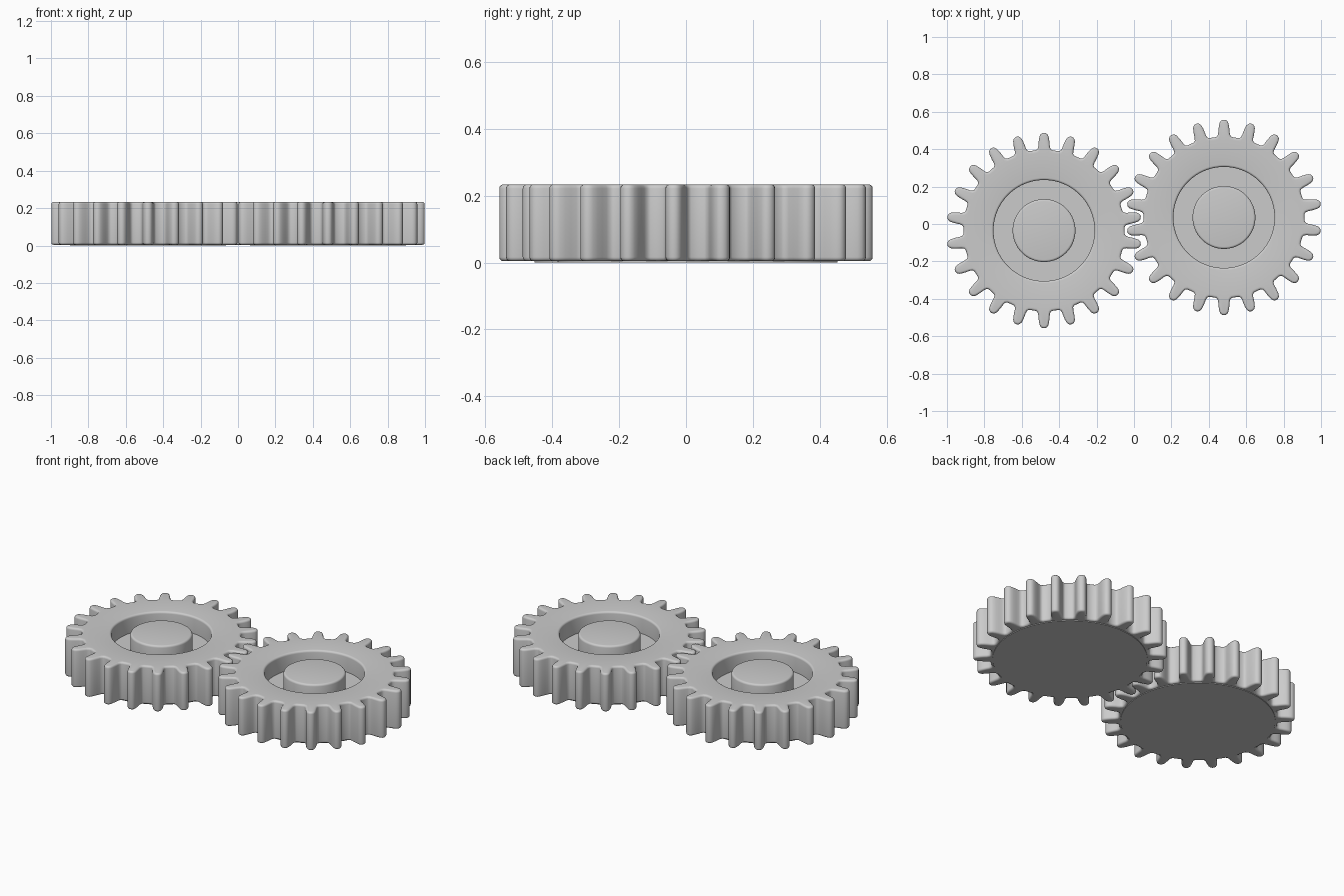
import bpy, bmesh
from math import sin, cos, radians, pi
from mathutils import Vector

if "Cube" in bpy.data.objects:
    bpy.data.objects.remove(bpy.data.objects["Cube"], do_unlink=True)

TEETH = 22
HEIGHT = 0.233
ROUND = 0.012
STEPS = 4

grey = bpy.data.materials.new("plain_grey")
grey.use_nodes = True
colour = (0.6, 0.6, 0.6, 1)
grey.diffuse_color = colour
grey.node_tree.nodes["Principled BSDF"].inputs["Base Color"].default_value = colour

# Half a tooth, from tip centre to valley: (degrees, radius)
half = [(0, .5225), (1, .521), (1.9, .516), (2.7, .505), (3.2, .488),
        (3.6, .47), (3.9, .452), (4.5, .438), (5.6, .432), (8.18, .431)]
tooth = [(-a, r) for a, r in half[:0:-1]] + half[:-1]
outline, angles = [], []
for i in range(TEETH):
    for a, r in tooth:
        t = pi / 2 + i * 2 * pi / TEETH + radians(a)
        angles.append(t)
        outline.append(Vector((r * cos(t), r * sin(t))))


def circle(r):
    return [Vector((r * cos(t), r * sin(t))) for t in angles]


def inset(d):
    """Tooth outline moved inward by d along its normals."""
    pts = []
    for i, p in enumerate(outline):
        tangent = (outline[(i + 1) % len(outline)] - outline[i - 1]).normalized()
        pts.append(p + Vector((-tangent.y, tangent.x)) * d)
    return pts


def arc(start, end):
    """Quarter-round steps as (cosine, sine) pairs."""
    return [(cos(start + (end - start) * k / STEPS), sin(start + (end - start) * k / STEPS))
            for k in range(STEPS + 1)]


def make_gear(name, x, y):
    bm = bmesh.new()
    floor, top = HEIGHT - 0.1, HEIGHT - ROUND
    rings = []
    # Hub with rounded top edge, then recess floor and rounded rim
    rings += [(circle(.168 - ROUND + ROUND * c), top + ROUND * s) for c, s in arc(pi / 2, 0)]
    rings += [(circle(.168), floor), (circle(.27), floor)]
    rings += [(circle(.27 + ROUND + ROUND * c), top + ROUND * s) for c, s in arc(pi, pi / 2)]
    # Flat annulus, toothed wall with rounded top and bottom edges
    rings.append((circle(.415), HEIGHT))
    rings += [(inset(ROUND * (1 - c)), top + ROUND * s) for c, s in arc(pi / 2, 0)]
    rings += [(inset(ROUND * (1 - c)), .004 + ROUND + ROUND * s) for c, s in arc(0, -pi / 2)]
    # Slightly proud flat underside
    rings += [(circle(.418), .004), (circle(.418), 0)]
    loops = [[bm.verts.new((p.x, p.y, z)) for p in pts] for pts, z in rings]
    n = len(angles)
    for a, b in zip(loops, loops[1:]):
        for i in range(n):
            j = (i + 1) % n
            bm.faces.new((a[i], b[i], b[j], a[j]))
    bm.faces.new(loops[0])
    bm.faces.new(loops[-1][::-1])
    bmesh.ops.recalc_face_normals(bm, faces=bm.faces)
    mesh = bpy.data.meshes.new(name)
    bm.to_mesh(mesh)
    bm.free()
    mesh.materials.append(grey)
    gear = bpy.data.objects.new(name, mesh)
    gear.location = (x, y, 0)
    bpy.context.collection.objects.link(gear)
    bpy.ops.object.select_all(action='DESELECT')
    gear.select_set(True)
    bpy.context.view_layer.objects.active = gear
    bpy.ops.object.shade_smooth_by_angle(angle=radians(35))


make_gear("right_gear", -.481, -.035)
make_gear("left_gear", .481, .035)
